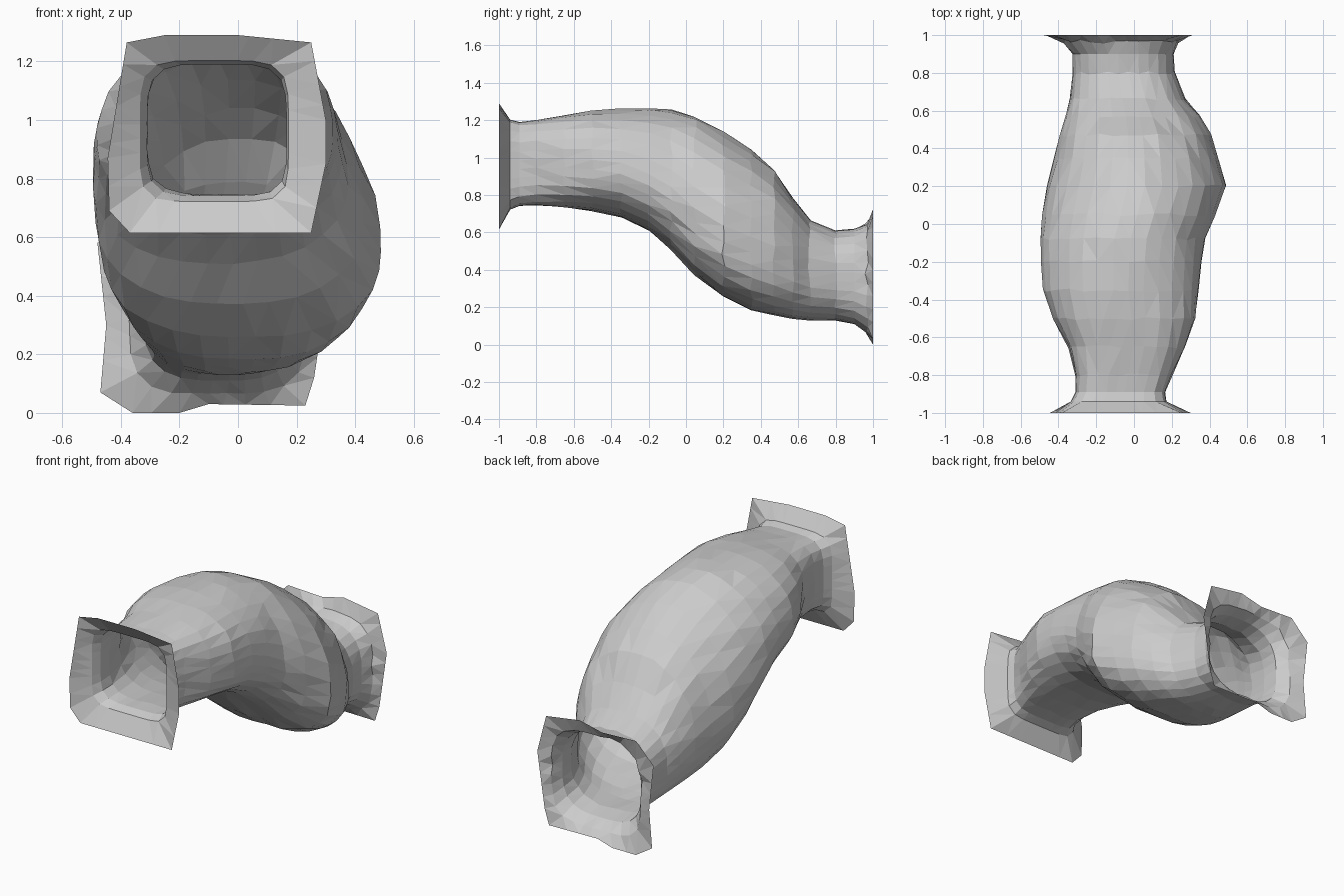
import bpy, bmesh, math, random

random.seed(4)
SEGMENTS = 32

cube = bpy.data.objects.get("Cube")
if cube:
    bpy.data.objects.remove(cube)

grey = bpy.data.materials.new("plain_grey")
grey.use_nodes = True
colour = (0.6, 0.6, 0.6, 1)
grey.diffuse_color = colour
grey.node_tree.nodes["Principled BSDF"].inputs["Base Color"].default_value = colour


def directions():
    for i in range(SEGMENTS):
        angle = math.tau * (i + 0.5) / SEGMENTS
        yield math.cos(angle), math.sin(angle)


def rounded_ring(y, left, right, low, waist, high, lower_square, upper_square, rough=0.0):
    """Cross-section of two superellipse halves that meet at the waist height."""
    ring = []
    for c, s in directions():
        rise, power = (high - waist, upper_square) if s > 0 else (waist - low, lower_square)
        r = (abs(c) ** power + abs(s) ** power) ** (-1 / power)
        r *= 1 + random.uniform(-rough, rough)
        ring.append(((left + right + (right - left) * c * r) / 2,
                     y + random.uniform(-rough, rough),
                     waist + rise * s * r))
    return ring


def cornered_ring(y, outline):
    """Straight-edged cross-section, keeping every corner of the outline."""
    xs, zs = zip(*outline)
    cx, cz = (min(xs) + max(xs)) / 2, (min(zs) + max(zs)) / 2
    hx, hz = (max(xs) - min(xs)) / 2, (max(zs) - min(zs)) / 2
    corners = [((x - cx) / hx, (z - cz) / hz) for x, z in outline]
    dirs = list(directions())
    points = []
    for c, s in dirs:
        hits = []
        for (ax, az), (bx, bz) in zip(corners, corners[1:] + corners[:1]):
            ex, ez = bx - ax, bz - az
            det = c * ez - s * ex
            if abs(det) > 1e-6:
                t = (ax * ez - az * ex) / det
                u = (ax * s - az * c) / det
                if t > 0 and -1e-6 <= u <= 1 + 1e-6:
                    hits.append(t)
        points.append((c * max(hits), s * max(hits)))
    for px, pz in corners:
        nearest = max(range(SEGMENTS), key=lambda i: dirs[i][0] * px + dirs[i][1] * pz)
        points[nearest] = (px, pz)
    return [(cx + hx * px, y, cz + hz * pz) for px, pz in points]


def loft(name, rings):
    """Open skin through the rings, triangulated for a faceted look."""
    bm = bmesh.new()
    loops = [[bm.verts.new(p) for p in ring] for ring in rings]
    for a, b in zip(loops, loops[1:]):
        for i in range(SEGMENTS):
            j = (i + 1) % SEGMENTS
            bm.faces.new((a[i], a[j], b[j], b[i]))
    bmesh.ops.triangulate(bm, faces=bm.faces[:], quad_method='SHORT_EDGE')
    mesh = bpy.data.meshes.new(name)
    bm.to_mesh(mesh)
    bm.free()
    mesh.materials.append(grey)
    obj = bpy.data.objects.new(name, mesh)
    bpy.context.collection.objects.link(obj)
    return obj


# Bent tube: y, left, right, low, waist, high, lower and upper squareness
stations = [
    (-.89, -.31, .165, .742, .96, 1.19, 5, 4.5),
    (-.8, -.31, .2, .745, .97, 1.2, 4, 4),
    (-.65, -.345, .27, .735, .97, 1.225, 3.1, 3),
    (-.5, -.425, .325, .715, .96, 1.25, 2.6, 2.6),
    (-.35, -.48, .34, .68, .94, 1.262, 2.4, 2.3),
    (-.2, -.49, .355, .61, .88, 1.264, 2.3, 2.2),
    (-.08, -.495, .375, .51, .8, 1.255, 2.3, 2.1),
    (.05, -.485, .43, .37, .68, 1.22, 2.4, 2.1),
    (.2, -.465, .49, .26, .58, 1.14, 2.6, 1.95),
    (.35, -.425, .45, .185, .53, 1.04, 2.6, 2),
    (.47, -.395, .41, .155, .48, .94, 2.6, 2.1),
    (.57, -.365, .35, .14, .42, .79, 2.6, 2.3),
    (.66, -.34, .275, .13, .38, .665, 2.6, 2.5),
    (.8, -.325, .215, .13, .36, .61, 2.9, 2.6),
    (.9, -.325, .21, .11, .36, .62, 3.2, 2.7),
]
last = len(stations) - 1
tube = [rounded_ring(*s, rough=0.009 if 0 < i < last else 0)
        for i, s in enumerate(stations)]
loft("bent_tube", tube)

# Front mouth: flare to a cornered rim
front_rim = [(.25, .615), (.3, .85), (.3, 1), (.25, 1.265), (0, 1.29), (-.25, 1.29),
             (-.38, 1.265), (-.445, .87), (-.44, .69), (-.37, .615)]
front_flare = rounded_ring(-.94, -.335, .172, .722, .96, 1.203, 6, 5)
loft("front_mouth", [cornered_ring(-1, front_rim), front_flare, tube[0]])

# Back mouth: curved flare to an uneven rim
back_rim = [(.23, .025), (.26, .12), (.31, .46), (.25, .69), (.02, .725), (-.13, .69),
            (-.36, .7), (-.48, .58), (-.45, .3), (-.47, .07), (-.36, 0), (-.2, 0),
            (-.1, .03)]
back_flare = rounded_ring(.965, -.37, .235, .065, .35, .645, 4, 3.4, rough=0.01)
loft("back_mouth", [tube[-1], back_flare, cornered_ring(1, back_rim)])
